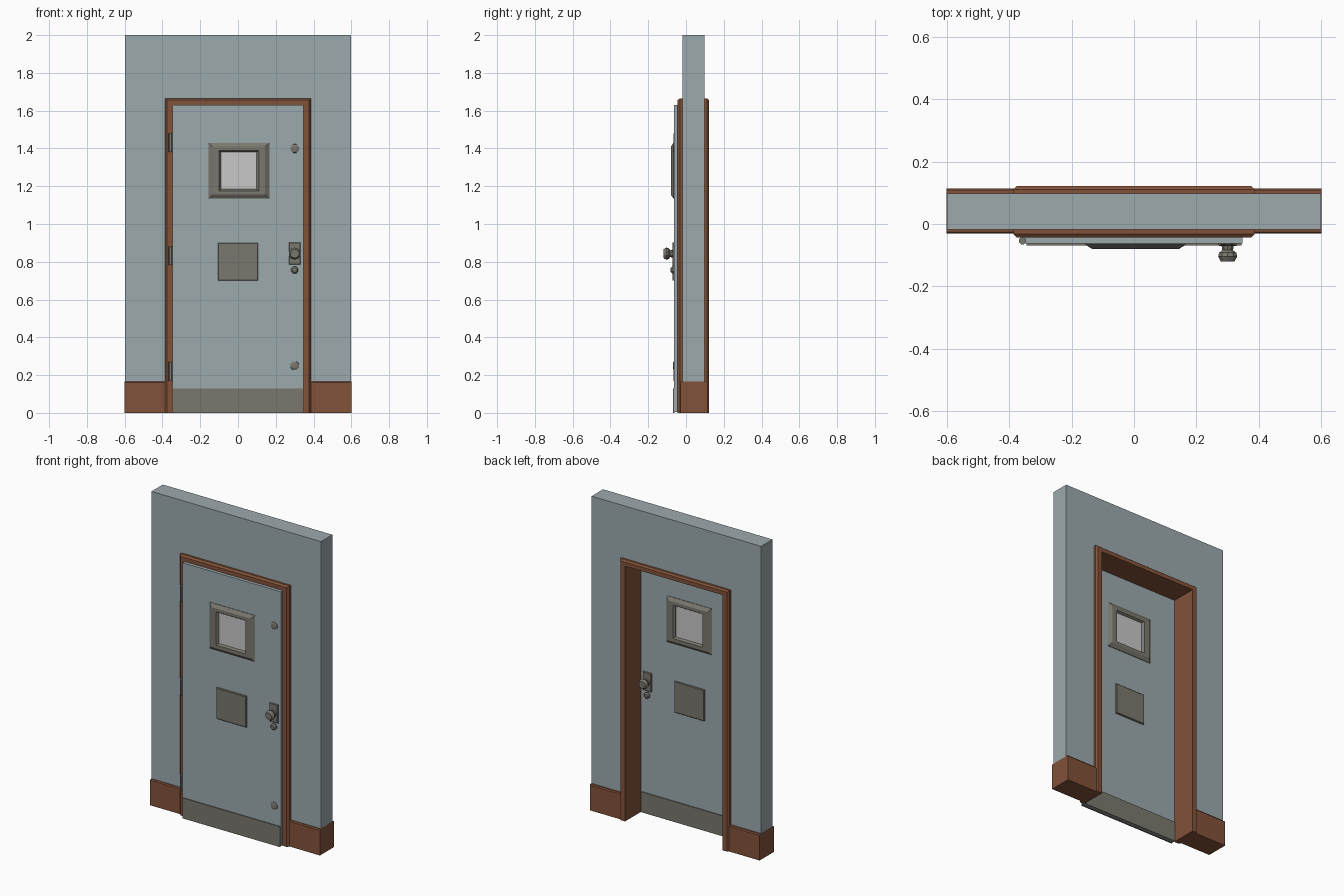
import bpy, bmesh, math

if "Cube" in bpy.data.objects:
    bpy.data.objects.remove(bpy.data.objects["Cube"])


def material(name, rgb):
    m = bpy.data.materials.new(name)
    m.diffuse_color = (*rgb, 1)
    m.use_nodes = True
    m.node_tree.nodes["Principled BSDF"].inputs["Base Color"].default_value = m.diffuse_color
    return m


PAINT = material("blue grey paint", (0.335, 0.40, 0.42))
WOOD = material("brown wood", (0.225, 0.085, 0.042))
METAL = material("dull metal", (0.195, 0.188, 0.156))
GLASS = material("pale glass", (0.58, 0.58, 0.58))

DOOR_Y = -0.052      # middle of the door leaf
HALF = 0.011         # half of the leaf thickness


def make(name, verts, faces, mat, y=0.0, both_sides=False):
    me = bpy.data.meshes.new(name)
    me.from_pydata(verts, [], faces)
    bm = bmesh.new()
    bm.from_mesh(me)
    bmesh.ops.recalc_face_normals(bm, faces=bm.faces)
    bm.to_mesh(me)
    bm.free()
    me.materials.append(mat)
    ob = bpy.data.objects.new(name, me)
    ob.location.y = y
    bpy.context.collection.objects.link(ob)
    if both_sides:   # repeat the fitting on the back of the door
        mod = ob.modifiers.new("both sides", 'MIRROR')
        mod.use_axis = (False, True, False)
        mod.use_mirror_merge = False
    return ob


def loft(name, rings, mat, **kw):
    """Join equal rings of points and cap both ends."""
    n = len(rings[0])
    faces = [(i * n + j, i * n + (j + 1) % n, (i + 1) * n + (j + 1) % n, (i + 1) * n + j)
             for i in range(len(rings) - 1) for j in range(n)]
    faces += [tuple(range(n)), tuple(range((len(rings) - 1) * n, len(rings) * n))]
    return make(name, [p for r in rings for p in r], faces, mat, **kw)


def rect(cx, cz, hw, hh, y):
    return [(cx - hw, y, cz - hh), (cx + hw, y, cz - hh),
            (cx + hw, y, cz + hh), (cx - hw, y, cz + hh)]


def panel(name, x0, x1, y0, y1, z0, z1, mat, bevel=0.0, **kw):
    """Box whose y0 side is optionally chamfered."""
    cx, cz, hw, hh = (x0 + x1) / 2, (z0 + z1) / 2, (x1 - x0) / 2, (z1 - z0) / 2
    rings = [rect(cx, cz, hw, hh, y1)]
    if bevel:
        rings += [rect(cx, cz, hw, hh, y0 + bevel), rect(cx, cz, hw - bevel, hh - bevel, y0)]
    else:
        rings += [rect(cx, cz, hw, hh, y0)]
    return loft(name, rings, mat, **kw)


def lathe(name, x, z, profile, mat, sides=8, **kw):
    """Turned part along y; profile is (radius, y)."""
    rings = [[(x + r * math.cos((k + .5) * math.tau / sides), y,
               z + r * math.sin((k + .5) * math.tau / sides)) for k in range(sides)]
             for r, y in profile]
    return loft(name, rings, mat, **kw)


# Wall with a doorway
outline = [(-.599, .02), (-.365, .02), (-.365, 1.645), (.365, 1.645),
           (.365, .02), (.599, .02), (.599, 2), (-.599, 2)]
loft("wall", [[(x, y, z) for x, z in outline] for y in (-.018, .097)], PAINT)

# Baseboards wrapping each wall end
for side, label in ((-1, "left"), (1, "right")):
    sec = [(-.03, 0), (.114, 0), (.114, .16), (.109, .166), (-.025, .166), (-.03, .16)]
    loft(label + "_baseboard", [[(side * x, y, z) for y, z in sec] for x in (.375, .6)], WOOD)

# Door frame: chamfered casing profile swept round the opening
prof = [(0, -.044), (.03, -.044), (.041, -.032), (.041, .111), (.031, .122), (0, .122)]
path = [(-1, 0, 0), (-1, 1.63, 1), (1, 1.63, 1), (1, 0, 0)]
loft("door_frame", [[(s * (.345 + d), y, z + k * d * .85) for d, y in prof]
                    for s, z, k in path], WOOD)

# Door leaf and its protective plates
panel("door_leaf", -.347, .347, -HALF, HALF, .004, 1.629, PAINT, y=DOOR_Y)
panel("kick_plate", -.344, .344, -HALF - .006, -HALF + .002, 0, .13, METAL,
      y=DOOR_Y, both_sides=True)
panel("push_plate", -.106, .107, -HALF - .009, -HALF + .002, .70, .90, METAL,
      bevel=.004, y=DOOR_Y, both_sides=True)

# Window: sloped surround ring with recessed glass
CX, CZ = .005, 1.282
ring = [(.161, .148, -HALF + .002), (.161, .148, -HALF - .003), (.139, .127, -HALF - .017),
        (.105, .106, -HALF - .017), (.094, .098, -HALF - .004), (.094, .098, -HALF + .002)]
pts = [p for w, h, y in ring for p in rect(CX, CZ, w, h, y)]
quads = [(i * 4 + j, i * 4 + (j + 1) % 4, ((i + 1) % 6) * 4 + (j + 1) % 4, ((i + 1) % 6) * 4 + j)
         for i in range(6) for j in range(4)]
make("window_surround", pts, quads, METAL, y=DOOR_Y, both_sides=True)
panel("window_glass", CX - .096, CX + .096, -HALF - .003, HALF + .003,
      CZ - .1, CZ + .1, GLASS, y=DOOR_Y)

# Knob, its backing plate and the lock below
panel("knob_plate", .27, .33, -HALF - .008, -HALF + .002, .785, .903, METAL,
      bevel=.003, y=DOOR_Y, both_sides=True)
lathe("door_knob", .30, .843, [(.022, -HALF), (.018, -.032), (.029, -.040), (.032, -.052),
                               (.023, -.068)], METAL, sides=10, y=DOOR_Y, both_sides=True)
lathe("lock_cylinder", .30, .757, [(.020, -HALF + .001), (.020, -HALF - .010),
                                   (.012, -HALF - .018)], METAL, y=DOOR_Y, both_sides=True)

# Bolt caps on the front only
for z, label in ((1.40, "upper"), (.25, "lower")):
    lathe(label + "_bolt_cap", .30, z, [(.025, -HALF + .001), (.024, -HALF - .003),
                                        (.014, -HALF - .007)], METAL, y=DOOR_Y)

# Hinge barrels
for z, label in ((.17, "lower"), (.782, "middle"), (1.38, "upper")):
    rings = [[(-.357 + .012 * math.cos((k + .5) * math.tau / 8),
               -.054 + .012 * math.sin((k + .5) * math.tau / 8), zz) for k in range(8)]
             for zz in (z, z + .1)]
    loft(label + "_hinge", rings, METAL)
